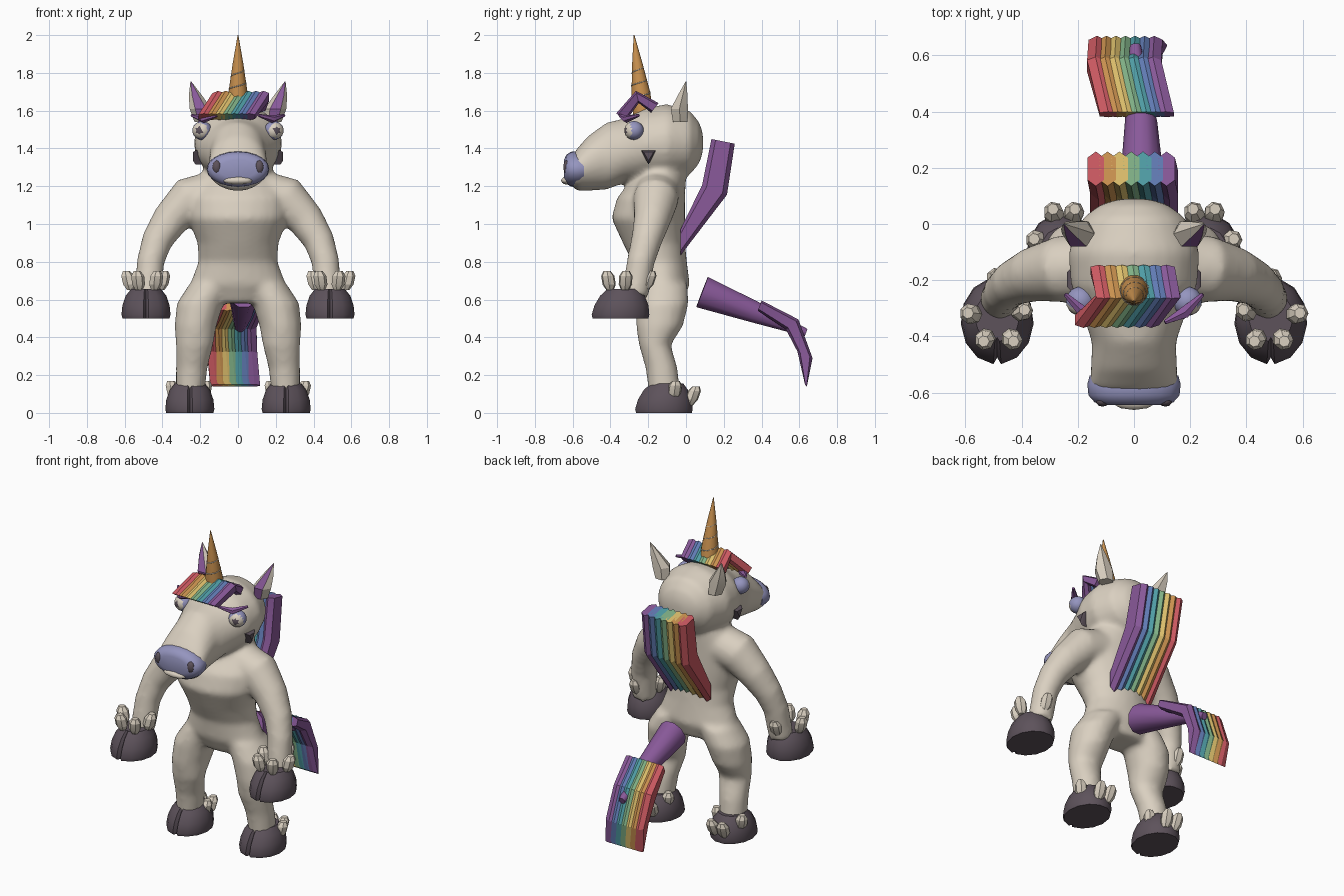
import bpy, bmesh, math
from mathutils import Vector, Matrix

cube = bpy.data.objects.get("Cube")
if cube:
    bpy.data.objects.remove(cube, do_unlink=True)

X, Y, Z = Vector((1, 0, 0)), Vector((0, 1, 0)), Vector((0, 0, 1))


def material(name, *rgb):
    m = bpy.data.materials.new(name)
    m.use_nodes = True
    m.diffuse_color = (*rgb, 1)
    bsdf = m.node_tree.nodes["Principled BSDF"]
    bsdf.inputs["Base Color"].default_value = (*rgb, 1)
    bsdf.inputs["Roughness"].default_value = 0.8
    return m


cream = material("cream", .70, .63, .53)
hoof_grey = material("hoof grey", .11, .085, .105)
lavender = material("lavender", .30, .30, .52)
orange = material("orange", .60, .29, .08)
red = material("red", .60, .10, .12)
yellow = material("yellow", .72, .52, .15)
green = material("green", .22, .44, .24)
teal = material("teal", .08, .34, .38)
blue = material("blue", .12, .20, .46)
purple = material("purple", .25, .10, .32)


def skin(bm, loops):
    """Bridge equal loops of points and cap both ends."""
    rows = [[bm.verts.new(p) for p in loop] for loop in loops]
    n = len(rows[0])
    for a, b in zip(rows, rows[1:]):
        for i in range(n):
            j = (i + 1) % n
            bm.faces.new((a[i], a[j], b[j], b[i]))
    bm.faces.new(rows[0])
    bm.faces.new(rows[-1])


def loft(bm, rings, n=16, axis=None, ref=X, angles=None, notch=0):
    """Elliptical rings (centre, a, b) along an axis, or along their own path."""
    centres = [Vector(r[0]) for r in rings]
    angles = angles or [math.tau * i / n for i in range(n)]
    loops = []
    for k, (c, a, b) in enumerate(rings):
        t = axis or (centres[min(k + 1, len(rings) - 1)] - centres[max(k - 1, 0)]).normalized()
        u = (ref - t * ref.dot(t)).normalized()
        v = t.cross(u)
        loop = [centres[k] + u * a * math.cos(w) + v * b * math.sin(w) for w in angles]
        if notch:
            loop[0] -= (loop[0] - centres[k]) * notch
        loops.append(loop)
    skin(bm, loops)


def finish(name, bm, *mats, angle=40, rule=None):
    bmesh.ops.recalc_face_normals(bm, faces=bm.faces)
    if rule:
        for f in bm.faces:
            f.material_index = rule(f)
    me = bpy.data.meshes.new(name)
    bm.to_mesh(me)
    bm.free()
    for m in mats:
        me.materials.append(m)
    ob = bpy.data.objects.new(name, me)
    bpy.context.collection.objects.link(ob)
    bpy.ops.object.select_all(action='DESELECT')
    ob.select_set(True)
    bpy.context.view_layer.objects.active = ob
    if angle:
        bpy.ops.object.shade_smooth_by_angle(angle=math.radians(angle))
    return ob


def blob(bm, centre, size, detail=2):
    m = Matrix.Translation(centre) @ Matrix.Diagonal((*size, 1))
    bmesh.ops.create_icosphere(bm, subdivisions=detail, radius=1, matrix=m)


# Body: torso, head and limbs fused into one smooth skin
bm = bmesh.new()
torso = [(.58, -.12, .17, .10), (.68, -.125, .255, .145), (.8, -.14, .21, .145),
         (.9, -.17, .215, .165), (1.03, -.2, .265, .195), (1.14, -.185, .27, .18),
         (1.24, -.14, .21, .14), (1.36, -.12, .14, .12)]
loft(bm, [((0, y, z), a, b) for z, y, a, b in torso], 24, Z)
head = [(.09, 1.43, .05, .05), (.07, 1.43, .12, .11), (.02, 1.43, .185, .17),
        (-.1, 1.43, .235, .205), (-.22, 1.42, .225, .195), (-.32, 1.39, .185, .17),
        (-.42, 1.36, .15, .178), (-.52, 1.32, .155, .145), (-.58, 1.285, .16, .11),
        (-.61, 1.28, .12, .07)]
loft(bm, [((0, y, z), a, b) for y, z, a, b in head], 24, Y)
leg = [(.14, -.12, .68, .12, .13), (.2, -.125, .58, .125, .14), (.225, -.14, .46, .112, .125),
       (.23, -.165, .36, .1, .085), (.245, -.13, .24, .085, .085), (.255, -.11, .08, .075, .085)]
arm = [(.1, -.15, 1.17, .12), (.26, -.16, 1.13, .12), (.36, -.18, 1.02, .098),
       (.43, -.21, .91, .082), (.463, -.24, .8, .074), (.478, -.27, .62, .072)]
for s in (1, -1):
    loft(bm, [((s * x, y, z), a, b) for x, y, z, a, b in leg], 16, Z)
    loft(bm, [((s * x, y, z), r, r) for x, y, z, r in arm], 16, ref=Y)
body = finish("body", bm, cream, angle=0)
remesh = body.modifiers.new("fuse", 'REMESH')
remesh.mode = 'VOXEL'
remesh.voxel_size = .016
remesh.use_smooth_shade = True
soften = body.modifiers.new("soften", 'SMOOTH')
soften.factor = .5
soften.iterations = 8

# Muzzle, nostrils and lip
bm = bmesh.new()
loft(bm, [((0, y, 1.29), a, b) for y, a, b in
          [(-.54, .158, .085), (-.57, .166, .096), (-.61, .162, .092),
           (-.635, .14, .075), (-.645, .1, .05)]], 20, Y)
finish("muzzle", bm, lavender)
bm = bmesh.new()
blob(bm, (0, -.63, 1.23), (.08, .032, .022))
finish("lower_lip", bm, cream)
for side, s in (("left", 1), ("right", -1)):
    bm = bmesh.new()
    blob(bm, (s * .112, -.632, 1.302), (.024, .018, .036))
    finish(side + "_nostril", bm, hoof_grey)

    # Eye coloured by direction: pupil, white, lid
    centre = Vector((s * .19, -.275, 1.495))
    look = Vector((s * .35, -.93, 0)).normalized()
    bm = bmesh.new()
    blob(bm, centre, (.052, .052, .05), 3)

    def eye_rule(f):
        d = (f.calc_center_median() - centre).normalized().dot(look)
        return 2 if d > .92 else 1 if d > .6 else 0
    finish(side + "_eye", bm, lavender, cream, hoof_grey, rule=eye_rule)

    # Brow and cheek patch
    bm = bmesh.new()
    loft(bm, [((s * .11, -.35, 1.575), .008, .008), ((s * .18, -.315, 1.555), .02, .024),
              ((s * .245, -.25, 1.575), .008, .008)], 6, ref=Z)
    finish(side + "_brow", bm, purple)
    bm = bmesh.new()
    loft(bm, [((s * .19, -.198, 1.365), .05, .048), ((s * .225, -.198, 1.365), .05, .045),
              ((s * .238, -.198, 1.365), .03, .03)], 3, X, ref=-Z)
    finish(side + "_cheek_patch", bm, hoof_grey)

    # Ear with a coloured front face
    bm = bmesh.new()
    loft(bm, [((s * .185, -.03, 1.54), .045, .045), ((s * .198, -.035, 1.61), .058, .052),
              ((s * .225, -.018, 1.68), .035, .03), ((s * .25, 0, 1.755), .002, .002)], 6, Z)
    finish(side + "_ear", bm, cream, purple, angle=20,
           rule=lambda f: int(f.normal.y < -.85 and f.calc_center_median().z > 1.57))

    # Hooves with a front cleft, and the fetlock tufts around them
    cleft = [-math.pi / 2] + [math.radians(-84 + 348 * i / 13) for i in range(14)]
    profile = [(0, .125, .15, 0), (.02, .13, .155, 0), (.07, .125, .145, .005),
               (.12, .108, .12, .01), (.155, .08, .088, .015)]
    hooves = {"hand": ((.487, -.345, .5), [(.4, -.31), (.435, -.41), (.53, -.41), (.58, -.32), (.49, -.2)], .2),
              "foot": ((.255, -.115, 0), [(.178, -.07), (.345, -.06), (.285, .035), (.215, .035)], .12)}
    for part, ((cx, cy, cz), spots, height) in hooves.items():
        bm = bmesh.new()
        loft(bm, [((s * cx, cy + d, cz + z), a, b) for z, a, b, d in profile],
             axis=Z, angles=cleft, notch=.16)
        finish(f"{side}_{part}_hoof", bm, hoof_grey, angle=35)
        bm = bmesh.new()
        for x, y in spots:
            z = cz + height - (.03 if y > 0 else 0)
            lean = Vector((s * (x - cx), y - cy, 0)) * .12
            loft(bm, [(Vector((s * x, y, z + h)) + lean * h * 20, r, r) for h, r in
                      ((-.05, .02), (-.02, .036), (.025, .036), (.05, .02))], 7, Z)
        finish(f"{side}_{part}_tufts", bm, cream, angle=25)

# Horn with a spiral band
bm = bmesh.new()
loft(bm, [((0, -.225, 1.58), .056, .056), ((0, -.24, 1.7), .05, .05),
          ((0, -.258, 1.85), .028, .028), ((0, -.275, 2), .002, .002)], 14)
finish("horn", bm, orange)
curve = bpy.data.curves.new("horn_spiral", 'CURVE')
curve.dimensions = '3D'
curve.bevel_depth = .003
curve.materials.append(cream)
spline = curve.splines.new('POLY')
spline.points.add(48)
for i, p in enumerate(spline.points):
    t = i / 48
    r, w = .052 - .026 * t, t * math.tau * 2.5
    p.co = (r * math.cos(w), -.238 - .02 * t + r * math.sin(w), 1.68 + .17 * t, 1)
bpy.context.collection.objects.link(bpy.data.objects.new("horn_spiral", curve))

# Rainbow hair: rows of thin blades, each section (front y, z, back y, z, x shift)
rainbow = [red, orange, yellow, green, teal, blue, purple]


def hair(name, sections, pitch=.04, w=.03):
    for k, mat in enumerate(rainbow):
        bm = bmesh.new()
        loops = []
        for fy, fz, by, bz, shift in sections:
            f, b = Vector((0, fy, fz)), Vector((0, by, bz))
            x = (k - 3) * pitch + shift
            loops.append([f.lerp(b, t) + X * (x + d) for t, d in
                          ((0, 0), (.18, w), (.82, w), (1, 0), (.82, -w), (.18, -w))])
        skin(bm, loops)
        finish(f"{name}_{mat.name}", bm, mat, angle=15)


hair("forelock", [(-.37, 1.585, -.315, 1.55, -.06), (-.265, 1.705, -.25, 1.64, .015),
                  (-.145, 1.64, -.185, 1.59, -.005)])
hair("mane", [(.135, 1.45, .258, 1.425, -.01), (.085, 1.205, .217, 1.155, 0),
              (-.03, .97, -.028, .835, 0)], .042)
hair("tail", [(.40, .595, .38, .54, .01), (.595, .495, .53, .44, -.035),
              (.67, .29, .59, .325, -.03), (.64, .14, .63, .15, -.015)], .034)

# Tail root
bm = bmesh.new()
loft(bm, [((.03, .085, .64), .085, .09), ((.025, .36, .535), .058, .06),
          ((.005, .635, .425), .02, .022)], 10)
finish("tail_root", bm, purple)
